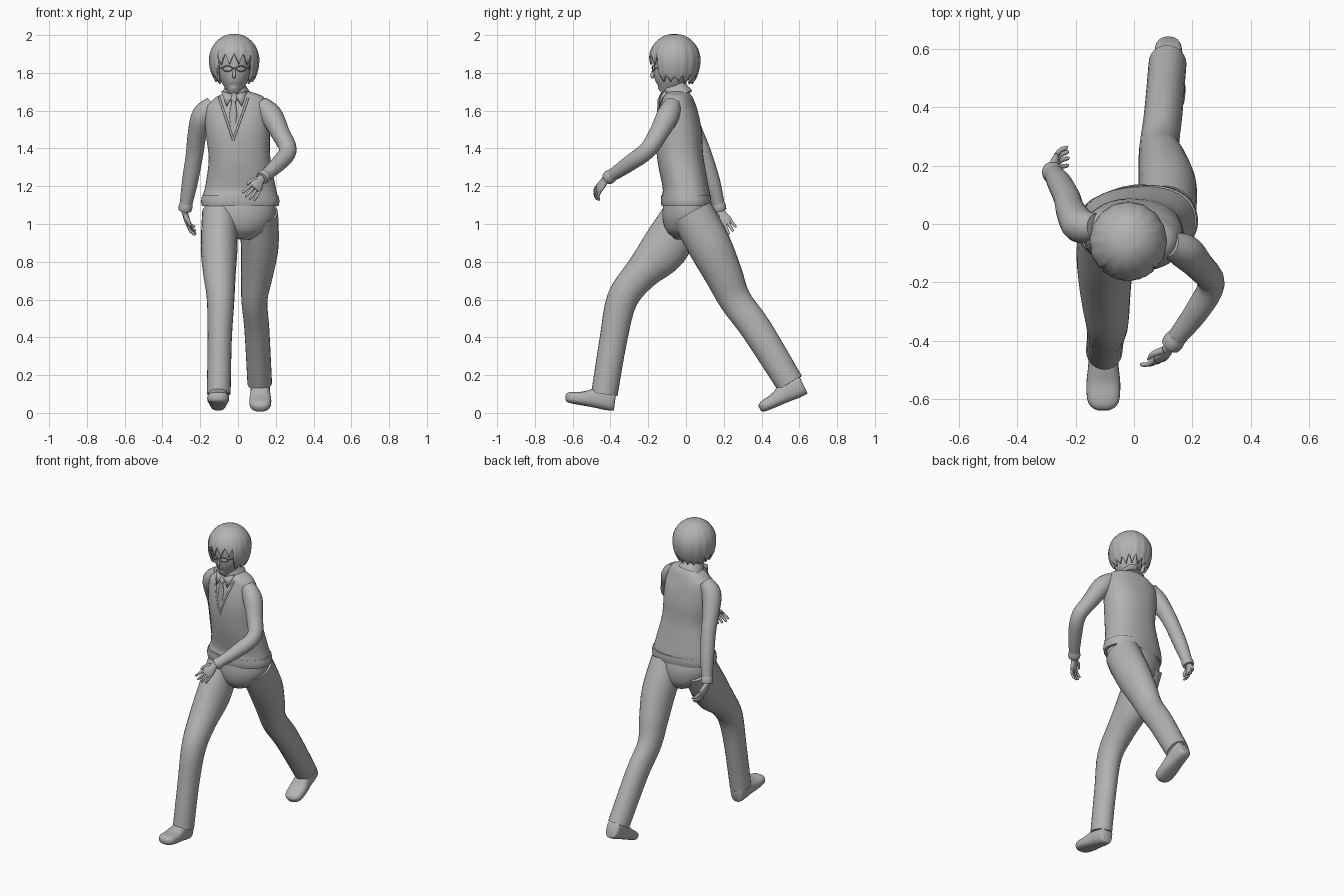
import bpy, bmesh, math
from mathutils import Vector, Matrix
from mathutils.bvhtree import BVHTree

if "Cube" in bpy.data.objects:
    bpy.data.objects.remove(bpy.data.objects["Cube"])

grey = bpy.data.materials.new("plain grey")
grey.use_nodes = True
grey.diffuse_color = (0.45, 0.45, 0.45, 1)
grey.node_tree.nodes["Principled BSDF"].inputs["Base Color"].default_value = (0.45, 0.45, 0.45, 1)


def add_object(name, bm):
    bmesh.ops.recalc_face_normals(bm, faces=bm.faces[:])
    mesh = bpy.data.meshes.new(name)
    bm.to_mesh(mesh)
    bm.free()
    ob = bpy.data.objects.new(name, mesh)
    bpy.context.collection.objects.link(ob)
    mesh.materials.append(grey)
    bpy.ops.object.select_all(action='DESELECT')
    ob.select_set(True)
    bpy.context.view_layer.objects.active = ob
    bpy.ops.object.shade_smooth_by_angle(angle=math.radians(50))
    return ob


def smooth_rows(rows, steps):
    """Catmull-Rom interpolation of (x, y, z, a, b) rows."""
    out = []
    for i in range(len(rows) - 1):
        p = [rows[max(0, min(len(rows) - 1, i + k))] for k in (-1, 0, 1, 2)]
        for s in range(steps):
            t = s / steps
            out.append([b + t / 2 * (c - a + t * (2 * a - 5 * b + 4 * c - d + t * (3 * (b - c) + d - a)))
                        for a, b, c, d in zip(*p)])
    return out + [list(rows[-1])]


def loft(name, rows, side=(1, 0, 0), side_end=None, sides=24, steps=4, power=1.0):
    """Skin elliptical rings along a path; a is the half width along side, b across it."""
    rows = smooth_rows(rows, steps)
    s0, s1 = Vector(side), Vector(side_end or side)
    bm, rings = bmesh.new(), []
    for i, (x, y, z, a, b) in enumerate(rows):
        nxt, prv = rows[min(i + 1, len(rows) - 1)], rows[max(i - 1, 0)]
        t = (Vector(nxt[:3]) - Vector(prv[:3])).normalized()
        u = s0.lerp(s1, i / (len(rows) - 1))
        u = (u - t * u.dot(t)).normalized()
        v = t.cross(u)
        ring = []
        for k in range(sides):
            c, s = math.cos(math.tau * k / sides), math.sin(math.tau * k / sides)
            c, s = (math.copysign(abs(q) ** power, q) for q in (c, s))
            ring.append(bm.verts.new(Vector((x, y, z)) + u * a * c + v * b * s))
        rings.append(ring)
    for r, q in zip(rings, rings[1:]):
        for k in range(sides):
            n = (k + 1) % sides
            bm.faces.new((r[k], r[n], q[n], q[k]))
    bm.faces.new(rings[0])
    bm.faces.new(rings[-1])
    return add_object(name, bm)


def tube(name, points, r, steps=2):
    return loft(name, [(*p, r, r) for p in points], (0.9, 0.3, 0.4), sides=8, steps=steps)


# Vest with hem band
vest = loft("vest", [
    (.012, 0, 1.10, .203, .125), (.012, 0, 1.15, .198, .127), (.012, -.005, 1.21, .184, .12),
    (.008, -.03, 1.35, .163, .122), (0, -.038, 1.48, .17, .122), (-.005, -.04, 1.58, .172, .105),
    (-.005, -.04, 1.64, .158, .085), (-.008, -.04, 1.675, .12, .07), (-.01, -.04, 1.70, .06, .05)],
    (1, .12, 0), (1, -.25, 0), sides=40, power=.88)
loft("vest_hem", [(.012, 0, 1.095, .204, .127), (.012, 0, 1.12, .208, .131), (.012, 0, 1.15, .203, .13)],
     (1, .12, 0), sides=40, power=.88)

# V neckline trim lying on the vest
tree = BVHTree.FromObject(vest, bpy.context.evaluated_depsgraph_get())
for label, x_top in (("right", -.1), ("left", .055)):
    path = []
    for i in range(9):
        f = i / 8
        x, z = -.025 + (x_top + .025) * f, 1.445 + .225 * f
        hit = tree.ray_cast(Vector((x, -1, z)), Vector((0, 1, 0)))[0]
        if hit:
            path.append(hit)
    tube(label + "_neckline_trim", path, .006)

# Trousers
loft("trouser_seat", [(.012, 0, 1.14, .185, .115), (.01, .005, 1.05, .188, .13),
                      (.008, .01, .97, .145, .115), (.005, .01, .92, .06, .07)], (1, .1, 0), sides=32)
loft("right_trouser_leg", [
    (-.095, 0, 1.06, .095, .115), (-.1, -.115, .87, .097, .125), (-.098, -.24, .735, .086, .092),
    (-.092, -.338, .60, .073, .082), (-.097, -.385, .385, .064, .073), (-.102, -.432, .10, .063, .07)])
loft("left_trouser_leg", [
    (.11, .03, 1.06, .102, .115), (.115, .125, .885, .1, .115), (.1, .2, .73, .085, .1),
    (.087, .262, .595, .069, .085), (.1, .375, .44, .066, .082), (.115, .55, .157, .065, .074)])


# Shoes, modelled flat with the heel at the origin, then pitched
def shoe(name, heel, pitch, yaw):
    ob = loft(name, [
        (0, .0, .055, .03, .05), (0, -.012, .055, .044, .056), (0, -.06, .058, .05, .06),
        (0, -.11, .05, .052, .051), (0, -.17, .037, .058, .037), (0, -.225, .032, .055, .031),
        (0, -.25, .028, .042, .025), (0, -.262, .026, .02, .014)], sides=28, power=.75)
    ob.matrix_world = (Matrix.Translation(heel) @ Matrix.Rotation(yaw, 4, 'Z')
                       @ Matrix.Rotation(pitch, 4, 'X'))
    loft(name.replace("shoe", "ankle"), [
        (0, -.05, .08, .045, .05), (0, -.055, .16, .04, .045)]).matrix_world = ob.matrix_world


shoe("right_shoe", (-.105, -.385, .01), math.radians(-10), 0)
shoe("left_shoe", (.118, .642, .1), math.radians(23), 0)

# Arms with shirt cuffs and armhole bands
arms = {
    "left": [(.12, -.07, 1.635, .045, .045), (.175, -.095, 1.575, .06, .06), (.225, -.145, 1.48, .051, .05),
             (.265, -.205, 1.39, .046, .046), (.215, -.30, 1.32, .042, .042), (.13, -.41, 1.245, .03, .03)],
    "right": [(-.13, -.01, 1.635, .045, .045), (-.185, -.005, 1.575, .06, .06), (-.217, .045, 1.47, .051, .05),
              (-.23, .09, 1.37, .046, .046), (-.255, .14, 1.22, .042, .042), (-.28, .178, 1.08, .031, .031)]}
for label, rows in arms.items():
    loft(label + "_sleeve", rows, (.3, 1, .2), sides=20)
    end, prev = Vector(rows[-1][:3]), Vector(rows[-2][:3])
    d = (end - prev).normalized()
    loft(label + "_shirt_cuff", [(*(end - d * .035), .033, .033), (*(end - d * .01), .037, .037),
                                 (*(end + d * .01), .034, .034)], (.3, 1, .2), sides=20)


# Hands: palm, four bent fingers and a thumb
def hand(label, wrist, d, s, curl):
    w, d = Vector(wrist), Vector(d).normalized()
    s = Vector(s)
    s = (s - d * s.dot(d)).normalized()
    n = d.cross(s) * curl
    loft(label + "_palm", [(*(w - d * .03), .02, .017), (*(w + d * .015), .025, .016),
                           (*(w + d * .05), .036, .015), (*(w + d * .078), .034, .01)], s, sides=16)
    for i, finger in enumerate(("index", "middle", "ring", "little")):
        o = i - 1.5
        root = w + d * .068 + s * o * .018
        fan = d + s * o * .13
        size = (.068, .076, .07, .055)[i]
        mid, tip = root + fan * size * .5 + n * .006, root + fan * size * .92 + n * .026
        loft(label + "_" + finger + "_finger", [(*root, .009, .009), (*mid, .008, .008),
             (*(mid.lerp(tip, .8)), .007, .007), (*tip, .003, .003)], s, sides=10, steps=3)
    a = w + d * .015 - s * .018
    b = a + d * .035 - s * .022 + n * .012
    loft(label + "_thumb", [(*a, .013, .013), (*b, .01, .01), (*(b + d * .03 - s * .004), .004, .004)],
         s, sides=10, steps=3)


hand("left", (.122, -.42, 1.238), (-.42, -.55, -.65), (.75, .25, -.5), -1)
hand("right", (-.283, .183, 1.065), (.25, .42, -.85), (0, .85, .4), 1)

# Neck, collar and tie
loft("neck", [(-.01, -.035, 1.66, .05, .05), (-.015, -.055, 1.78, .046, .05)])
loft("shirt_collar", [(-.01, -.04, 1.672, .083, .08), (-.012, -.052, 1.70, .07, .073),
                      (-.014, -.06, 1.728, .056, .062)], (1, -.12, 0), sides=32)
for label, m in (("left", 1), ("right", -1)):
    bm = bmesh.new()
    bm.faces.new([bm.verts.new((-.02 + m * x, y, z)) for x, y, z in
                  ((.006, -.137, 1.685), (.07, -.105, 1.705), (.042, -.147, 1.625))])
    wing = add_object(label + "_collar_wing", bm)
    wing.modifiers.new("thickness", 'SOLIDIFY').thickness = .008
loft("tie", [(-.02, -.125, 1.69, .014, .01), (-.022, -.14, 1.655, .017, .011), (-.023, -.142, 1.645, .011, .008),
             (-.025, -.147, 1.58, .02, .008), (-.025, -.15, 1.5, .012, .006)], sides=12)

# Head with nose
loft("head", [(-.024, -.132, 1.698, .018, .026), (-.022, -.112, 1.718, .042, .055),
              (-.02, -.09, 1.765, .074, .085), (-.02, -.075, 1.82, .087, .097),
              (-.02, -.07, 1.88, .095, .1), (-.02, -.065, 1.94, .075, .085), (-.02, -.06, 1.97, .03, .03)], sides=32)
loft("nose", [(-.02, -.168, 1.825, .005, .005), (-.021, -.178, 1.785, .009, .012),
              (-.021, -.168, 1.775, .005, .005)], sides=10)

# Hair cap whose lower rim is cut into pointed strands
centre, radius, around, down = Vector((-.02, -.06, 1.87)), .12, 96, 14
bm, columns = bmesh.new(), []
for k in range(around):
    phi = math.tau * k / around
    off = abs(math.remainder(phi, math.tau))
    tooth = abs((k / 6) % 1 * 2 - 1)
    if off < .8:
        rim = 1.845 + .055 * tooth
    else:
        rim = 1.755 + .04 * tooth * (1 + .4 * math.sin(3 * phi)) - .01 * (off > 2)
    column = []
    for j in range(1, down + 1):
        f = j / down
        z = 1.995 - (1.995 - rim) * (1 - math.cos(f * math.pi / 2)) ** .85
        h = (z - centre.z) / .1255
        r = radius * (math.sqrt(max(0, 1 - h * h)) if h > 0 else 1 - .3 * h * h)
        r *= 1 + .015 * f * math.cos(k * math.tau / 6)
        column.append(bm.verts.new((centre.x + r * math.sin(phi), centre.y - 1.03 * r * math.cos(phi), z)))
    columns.append(column)
for p, q in zip(columns, columns[1:] + columns[:1]):
    for j in range(down - 1):
        bm.faces.new((p[j], p[j + 1], q[j + 1], q[j]))
bm.faces.new([c[0] for c in columns])
hair = add_object("hair", bm)
shell = hair.modifiers.new("thickness", 'SOLIDIFY')
shell.thickness, shell.offset = .012, -1

# Glasses
for label, m in (("left", 1), ("right", -1)):
    rim = [(-.02 + m * (.036 + .026 * math.cos(t)), -.178 + .012 * max(0, math.cos(t)), 1.822 + .014 * math.sin(t))
           for t in (math.tau * i / 16 for i in range(17))]
    tube(label + "_glasses_rim", rim, .003, steps=1)
    tube(label + "_glasses_temple", [(-.02 + m * .062, -.166, 1.825), (-.02 + m * .094, -.11, 1.83),
                                     (-.02 + m * .098, -.06, 1.835)], .003)
tube("glasses_bridge", [(-.03, -.178, 1.824), (-.02, -.183, 1.826), (-.01, -.178, 1.824)], .003)
